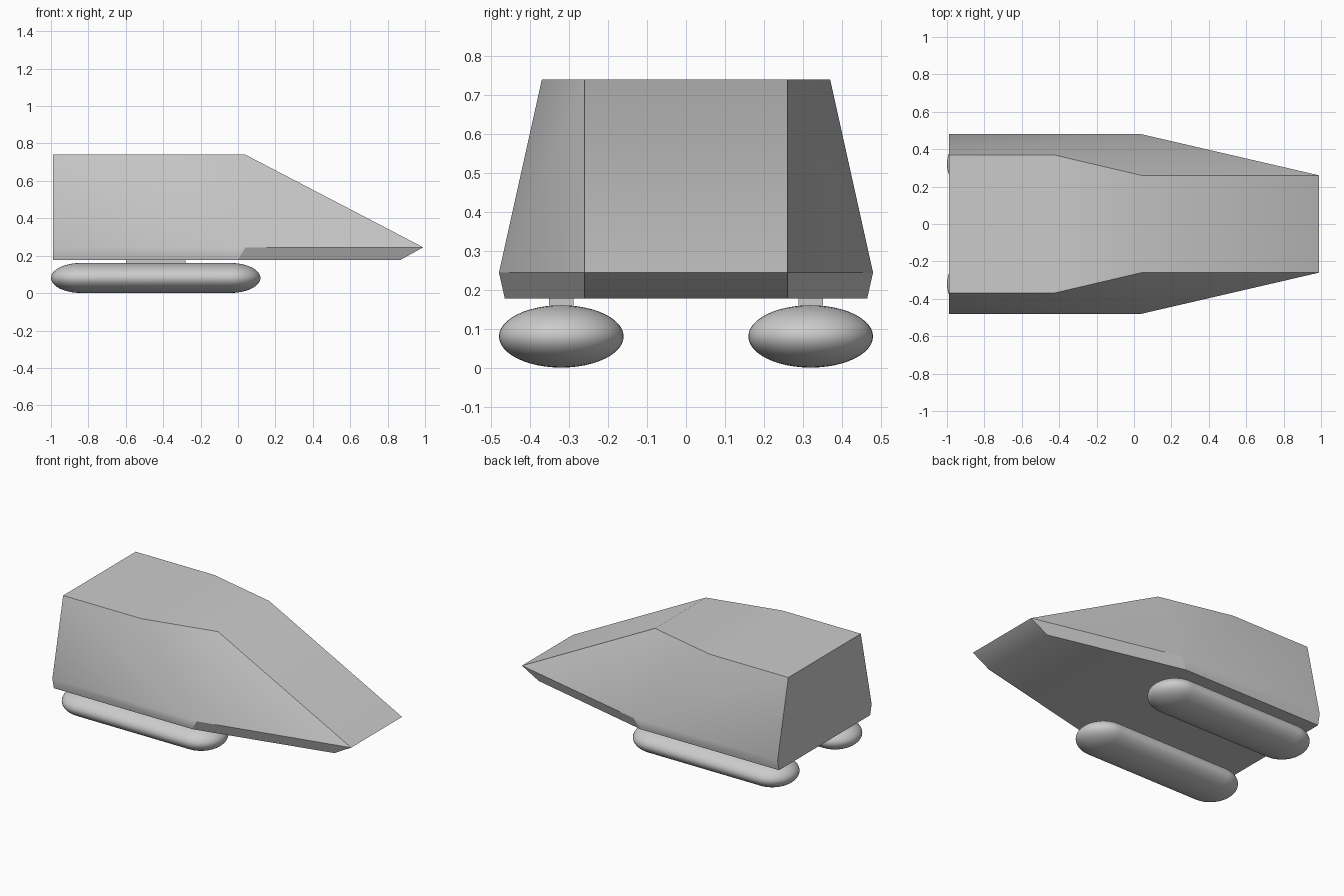
import bpy, bmesh, math
from mathutils import Matrix, Vector

if "Cube" in bpy.data.objects:
    bpy.data.objects.remove(bpy.data.objects["Cube"])

grey = bpy.data.materials.new("plain grey")
grey.diffuse_color = (0.6, 0.6, 0.6, 1)
grey.use_nodes = True
grey.node_tree.nodes["Principled BSDF"].inputs["Base Color"].default_value = grey.diffuse_color


def finish(name, bm, angle=30):
    """Turn a bmesh into a named object, smooth with sharp creases kept."""
    bmesh.ops.recalc_face_normals(bm, faces=bm.faces[:])
    mesh = bpy.data.meshes.new(name)
    bm.to_mesh(mesh)
    bm.free()
    mesh.materials.append(grey)
    mesh.shade_smooth()
    mesh.set_sharp_from_angle(angle=math.radians(angle))
    obj = bpy.data.objects.new(name, mesh)
    bpy.context.collection.objects.link(obj)
    return obj


# Hull: three outlines (x, half width), each from tail to nose
outlines = {
    "top": (0.74, [(-0.99, 0.37), (-0.43, 0.37), (0.04, 0.26)]),
    "rim": (0.245, [(-0.99, 0.48), (0.04, 0.48), (0.99, 0.26)]),
    "low": (0.178, [(-0.99, 0.465), (0.0, 0.465), (0.87, 0.26)]),
}
bm = bmesh.new()
v = {}
for level, (z, points) in outlines.items():
    for i, (x, y) in enumerate(points):
        for s in (-1, 1):
            v[level, i, s] = bm.verts.new((x, s * y, z))

for s in (-1, 1):
    t, r, b = ([v[k, i, s] for i in range(3)] for k in ("top", "rim", "low"))
    # upper side, then lower bevel
    for face in ((t[0], t[1], r[1], r[0]), (t[1], t[2], r[1]), (t[2], r[2], r[1]),
                 (r[0], r[1], b[1], b[0]), (r[1], r[2], b[2], b[1])):
        bm.faces.new(face)

# roof, windscreen slope, nose underside, floor and tail run across the hull
spine = [("top", 0), ("top", 1), ("top", 2), ("rim", 2), ("low", 2),
         ("low", 1), ("low", 0), ("rim", 0), ("top", 0)]
for a, c in zip(spine, spine[1:]):
    bm.faces.new((v[*a, -1], v[*c, -1], v[*c, 1], v[*a, 1]))
hull = finish("hull", bm)

# crease where the lower bevel turns toward the nose
sharp = hull.data.attributes["sharp_edge"].data
for e in hull.data.edges:
    p, q = (hull.data.vertices[i].co for i in e.vertices)
    if abs(p.z - q.z) > 0.05 and abs(p.x - q.x) < 0.05 and max(p.x, q.x) < 0.1 \
            and min(p.x, q.x) > -0.1 and max(p.z, q.z) < 0.3:
        sharp[e.index].value = True


def pod(name, y):
    """Flattened capsule lying along x."""
    n, rad = 12, 0.16
    arc = [math.pi / 2 * i / n for i in range(n + 1)]
    profile = [(-0.84 - rad * math.cos(a), rad * math.sin(a)) for a in arc]
    profile += [(-0.04 + rad * math.cos(a), rad * math.sin(a)) for a in reversed(arc)]
    bm = bmesh.new()
    vs = [bm.verts.new((x, 0, r)) for x, r in profile]
    es = [bm.edges.new(pair) for pair in zip(vs, vs[1:])]
    bmesh.ops.spin(bm, geom=vs + es, cent=(0, 0, 0), axis=(1, 0, 0),
                   angle=2 * math.pi, steps=48)
    bmesh.ops.remove_doubles(bm, verts=bm.verts[:], dist=1e-5)
    bm.transform(Matrix.Translation((0, y, 0.081)) @ Matrix.Diagonal((1, 1, 0.5, 1)))
    finish(name, bm, 40)


def strut(name, y):
    """Short block joining a pod to the hull."""
    bm = bmesh.new()
    bmesh.ops.create_cube(bm, size=1)
    bm.transform(Matrix.Translation((-0.44, y, 0.155)) @ Matrix.Diagonal((0.32, 0.062, 0.05, 1)))
    finish(name, bm)


for side, s in (("left", 1), ("right", -1)):
    pod(side + "_pod", s * 0.32)
    strut(side + "_strut", s * 0.32)
